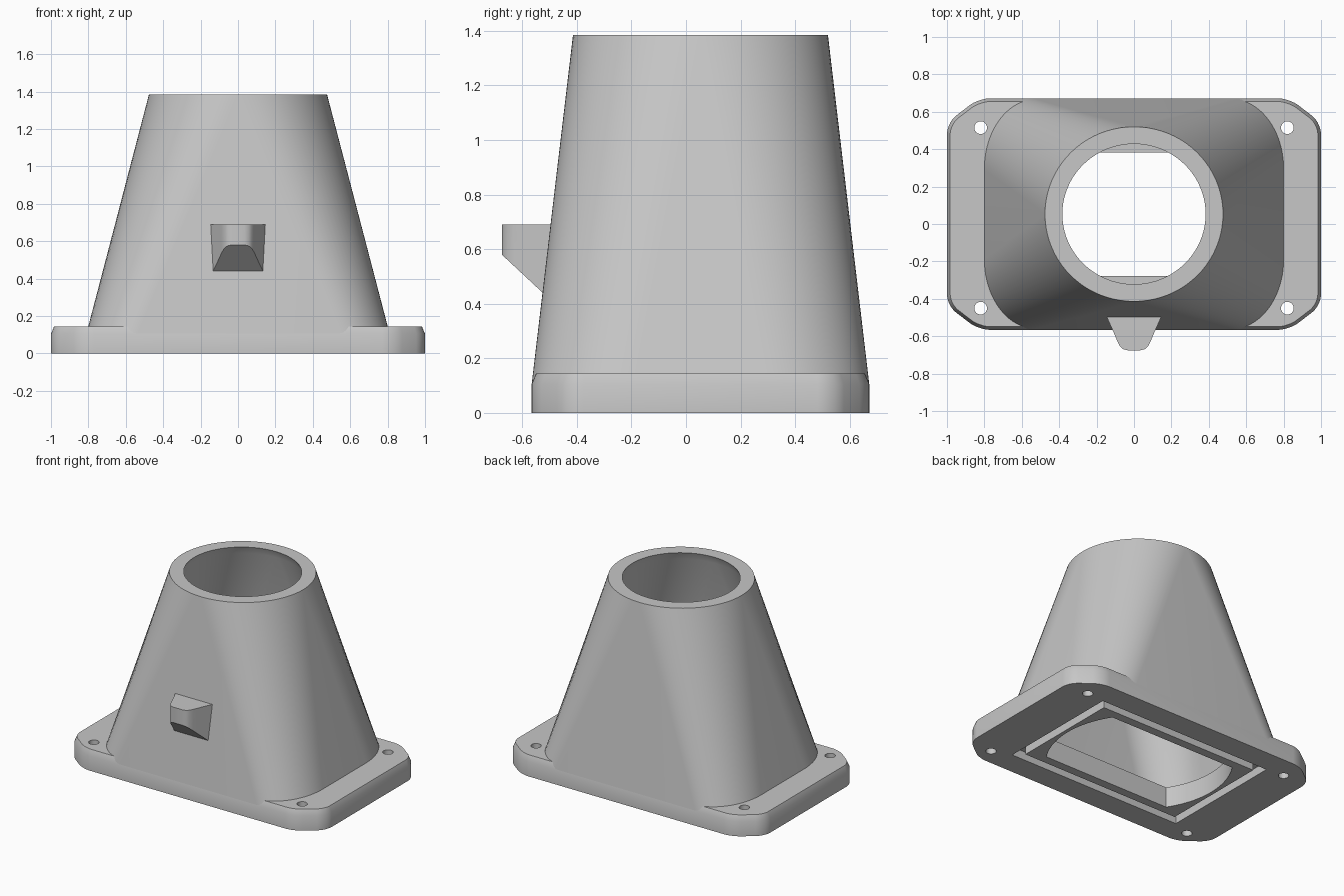
import bpy, bmesh, math
from mathutils import Vector

if "Cube" in bpy.data.objects:
    bpy.data.objects.remove(bpy.data.objects["Cube"], do_unlink=True)

CY = 0.053          # y centre of flange and duct
FLANGE_TOP = 0.145
TOP = 1.385
ARC = 20            # segments per corner
GREY = (0.57, 0.57, 0.57, 1)

grey = bpy.data.materials.new("plain grey")
grey.use_nodes = True
grey.diffuse_color = GREY
grey.node_tree.nodes["Principled BSDF"].inputs["Base Color"].default_value = GREY


def finish(bm, name):
    bmesh.ops.recalc_face_normals(bm, faces=bm.faces)
    mesh = bpy.data.meshes.new(name)
    bm.to_mesh(mesh)
    bm.free()
    mesh.materials.append(grey)
    obj = bpy.data.objects.new(name, mesh)
    bpy.context.collection.objects.link(obj)
    return obj


def activate(obj):
    bpy.ops.object.select_all(action='DESELECT')
    obj.select_set(True)
    bpy.context.view_layer.objects.active = obj


def smooth(obj):
    activate(obj)
    bpy.ops.object.shade_smooth_by_angle(angle=math.radians(30))


def prism(outline, z0, z1):
    """Extrude a plan outline from z0 up to z1."""
    bm = bmesh.new()
    face = bm.faces.new([bm.verts.new((x, y, z0)) for x, y in outline])
    ext = bmesh.ops.extrude_face_region(bm, geom=[face])
    bmesh.ops.translate(bm, vec=(0, 0, z1 - z0),
                        verts=[v for v in ext["geom"] if isinstance(v, bmesh.types.BMVert)])
    return bm


def cut(obj, cutter):
    mod = obj.modifiers.new("cut", 'BOOLEAN')
    mod.operation = 'DIFFERENCE'
    mod.solver = 'EXACT'
    mod.object = cutter
    activate(obj)
    bpy.ops.object.modifier_apply(modifier=mod.name)
    bpy.data.objects.remove(cutter, do_unlink=True)


def rect(hx, hy):
    return [(-hx, CY - hy), (hx, CY - hy), (hx, CY + hy), (-hx, CY + hy)]


def section(hx, hy, rx, ry, z):
    """Rectangle with elliptical corners; an ellipse when the radii fill it."""
    pts = []
    for q, (sx, sy) in enumerate([(1, 1), (-1, 1), (-1, -1), (1, -1)]):
        for i in range(ARC + 1):
            a = math.pi / 2 * (q + i / ARC)
            pts.append((sx * (hx - rx) + rx * math.cos(a),
                        CY + sy * (hy - ry) + ry * math.sin(a), z))
    return pts


def ellipse(rx, ry, z):
    return section(rx, ry, rx, ry, z)


# Flange plate with rounded cut corners and a steep chamfer round the top
hx, hy, dx, dy = 1.0, 0.619, 0.17, 0.13
half = [(hx, -hy + dy), (hx, hy - dy), (hx - dx, hy), (dx - hx, hy)]
outline = [(x, CY + y) for x, y in half + [(-x, -y) for x, y in half]]
chamfer = 0.04
bm = prism(outline, 0, FLANGE_TOP - chamfer)
upright = [e for e in bm.edges if abs(e.verts[0].co.z - e.verts[1].co.z) > 0.05]
bmesh.ops.bevel(bm, geom=upright, offset=0.06, segments=5, profile=0.5, affect='EDGES')
bmesh.ops.recalc_face_normals(bm, faces=bm.faces)
upper = [f for f in bm.faces if f.normal.z > 0.9]
bmesh.ops.inset_individual(bm, faces=upper, thickness=0.017, depth=chamfer)
flange = finish(bm, "flange")

# Slot through the flange: flat long sides and round ends
slot_r, slot_y = 0.6, 0.33
end = math.asin(slot_y / slot_r)
arc = [-end + 2 * end * i / ARC for i in range(ARC + 1)]
slot = [(s * slot_r * math.cos(a), CY + s * slot_r * math.sin(a)) for s in (1, -1) for a in arc]
cut(flange, finish(prism(slot, -0.1, 0.3), "slot_cutter"))

# Seal groove in the underside
groove = finish(prism(rect(0.685, 0.452), -0.1, 0.06), "groove_cutter")
cut(groove, finish(prism(rect(0.625, 0.392), -0.2, 0.2), "groove_core"))
cut(flange, groove)

# Four screw holes
for sx in (-1, 1):
    for y in (-0.45, 0.515):
        ring = [(sx * 0.82 + 0.034 * math.cos(math.tau * i / 24),
                 y + 0.034 * math.sin(math.tau * i / 24)) for i in range(24)]
        cut(flange, finish(prism(ring, -0.1, 0.3), "hole_cutter"))
smooth(flange)

# Hollow duct from rounded rectangle to round mouth, flared just inside the rim
sections = [
    section(0.812, 0.619, 0.27, 0.37, 0.10),
    ellipse(0.476, 0.467, TOP),
    ellipse(0.383, 0.375, TOP),
    ellipse(0.415, 0.4, TOP - 0.055),
    section(0.69, 0.525, 0.25, 0.33, FLANGE_TOP - 0.005),
]
bm = bmesh.new()
rings = [[bm.verts.new(p) for p in s] for s in sections]
for lower, upper in zip(rings, rings[1:] + rings[:1]):
    n = len(lower)
    for i in range(n):
        j = (i + 1) % n
        bm.faces.new((lower[i], lower[j], upper[j], upper[i]))
bmesh.ops.remove_doubles(bm, verts=bm.verts, dist=0.0001)
smooth(finish(bm, "duct"))

# Catch on the front, sloped underneath
side = [(0.162, -0.46), (0.1, -0.6), (0.088, -0.63), (0.074, -0.655), (0.058, -0.669), (0.035, -0.675)]
plan = side + [(-x, y) for x, y in reversed(side)]
bm = prism(plan, 0.3, 0.69)
bmesh.ops.bisect_plane(bm, geom=bm.verts[:] + bm.edges[:] + bm.faces[:],
                       plane_co=(0, -0.675, 0.58), plane_no=Vector((0, -0.14, -0.15)),
                       clear_outer=True)
bmesh.ops.holes_fill(bm, edges=[e for e in bm.edges if e.is_boundary])
smooth(finish(bm, "front_catch"))
